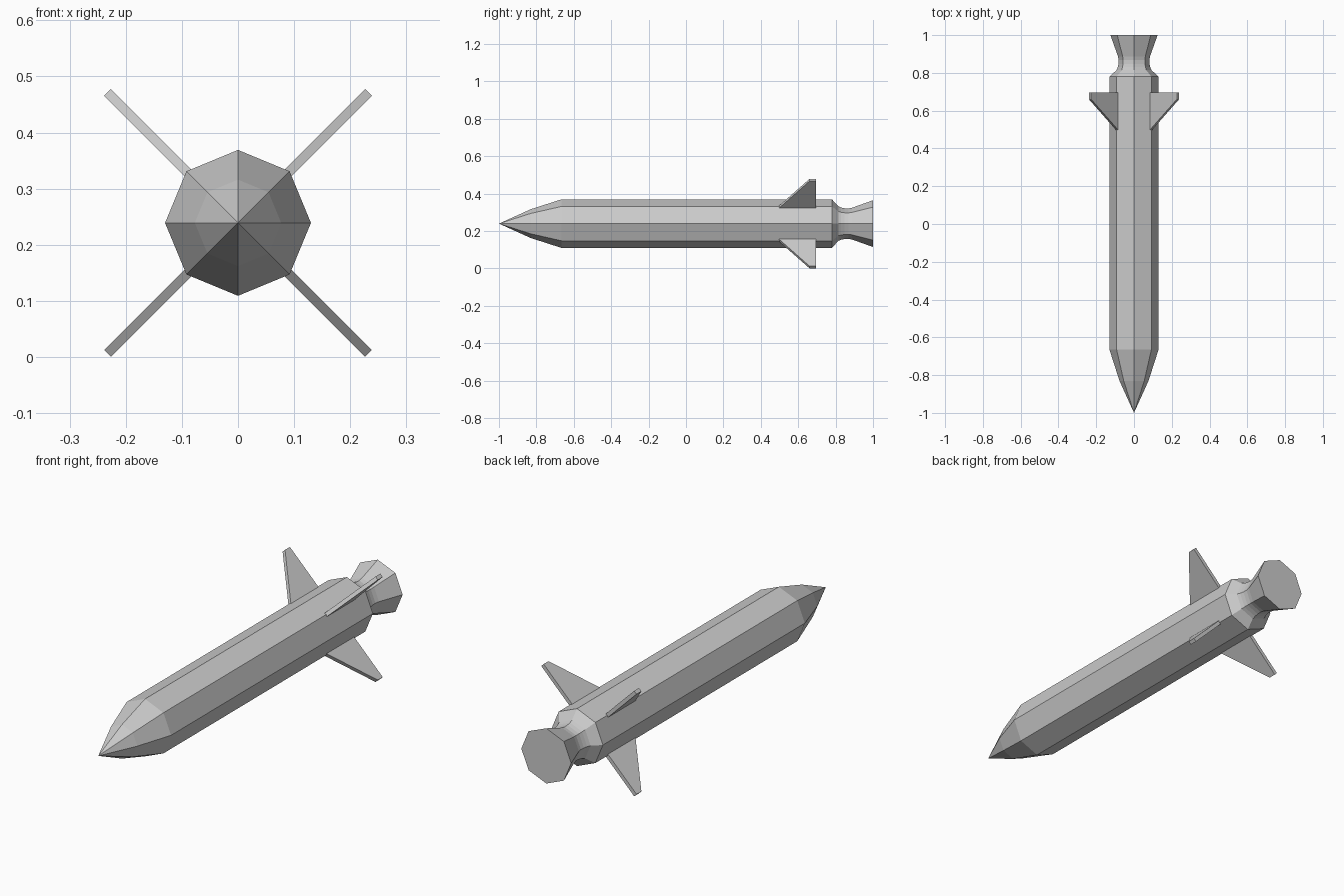
import bpy
import bmesh
from math import cos, sin, pi
from mathutils import Matrix, Vector

if "Cube" in bpy.data.objects:
    bpy.data.objects.remove(bpy.data.objects["Cube"])

AXIS_Z = 0.239   # height of the long axis
SIDES = 8

grey = bpy.data.materials.new("light_grey")
grey.use_nodes = True
colour = (0.6, 0.6, 0.6, 1)
grey.diffuse_color = colour
grey.node_tree.nodes["Principled BSDF"].inputs["Base Color"].default_value = colour


def finish(name, bm):
    bmesh.ops.recalc_face_normals(bm, faces=bm.faces)
    mesh = bpy.data.meshes.new(name)
    bm.to_mesh(mesh)
    bm.free()
    mesh.materials.append(grey)
    obj = bpy.data.objects.new(name, mesh)
    bpy.context.collection.objects.link(obj)
    return obj


def lathe(name, profile):
    """Eight-sided turned part along y from (y, radius) pairs; radius 0 is a point."""
    bm = bmesh.new()
    rings = []
    for y, r in profile:
        count = SIDES if r else 1
        angles = [2 * pi * i / SIDES for i in range(count)]
        rings.append([bm.verts.new((r * cos(a), y, AXIS_Z + r * sin(a))) for a in angles])
    for a, b in zip(rings, rings[1:]):
        for i in range(SIDES):
            j = (i + 1) % SIDES
            if len(a) == 1:
                bm.faces.new((a[0], b[i], b[j]))
            else:
                bm.faces.new((a[i], a[j], b[j], b[i]))
    for ring in (rings[0], rings[-1]):
        if len(ring) > 1:
            bm.faces.new(ring)
    return finish(name, bm)


def fin(name, angle):
    """Clipped triangular plate standing out from the body at an angle."""
    half = 0.0085
    outline = [(0.122, 0.494), (0.329, 0.66), (0.329, 0.695), (0.122, 0.695)]
    bm = bmesh.new()
    face = bm.faces.new([bm.verts.new((r, y, -half)) for r, y in outline])
    extruded = bmesh.ops.extrude_face_region(bm, geom=[face])
    top = [v for v in extruded["geom"] if isinstance(v, bmesh.types.BMVert)]
    bmesh.ops.translate(bm, verts=top, vec=Vector((0, 0, 2 * half)))
    turn = Matrix.Translation((0, 0, AXIS_Z)) @ Matrix.Rotation(-angle, 4, "Y")
    bmesh.ops.transform(bm, matrix=turn, verts=bm.verts)
    return finish(name, bm)


# Body with pointed nose and chamfered tail
lathe("body", [(-1, 0), (-0.83, 0.077), (-0.665, 0.13), (0.78, 0.13), (0.815, 0.092)])

# Waisted exhaust nozzle with a closed end
lathe("nozzle", [(0.815, 0.092), (0.83, 0.086), (0.848, 0.082), (0.868, 0.081),
                 (0.888, 0.085), (1, 0.125)])

# Four diagonal fins
for i, label in enumerate(("upper_left", "upper_right", "lower_right", "lower_left")):
    fin(label + "_fin", pi / 4 + i * pi / 2)
